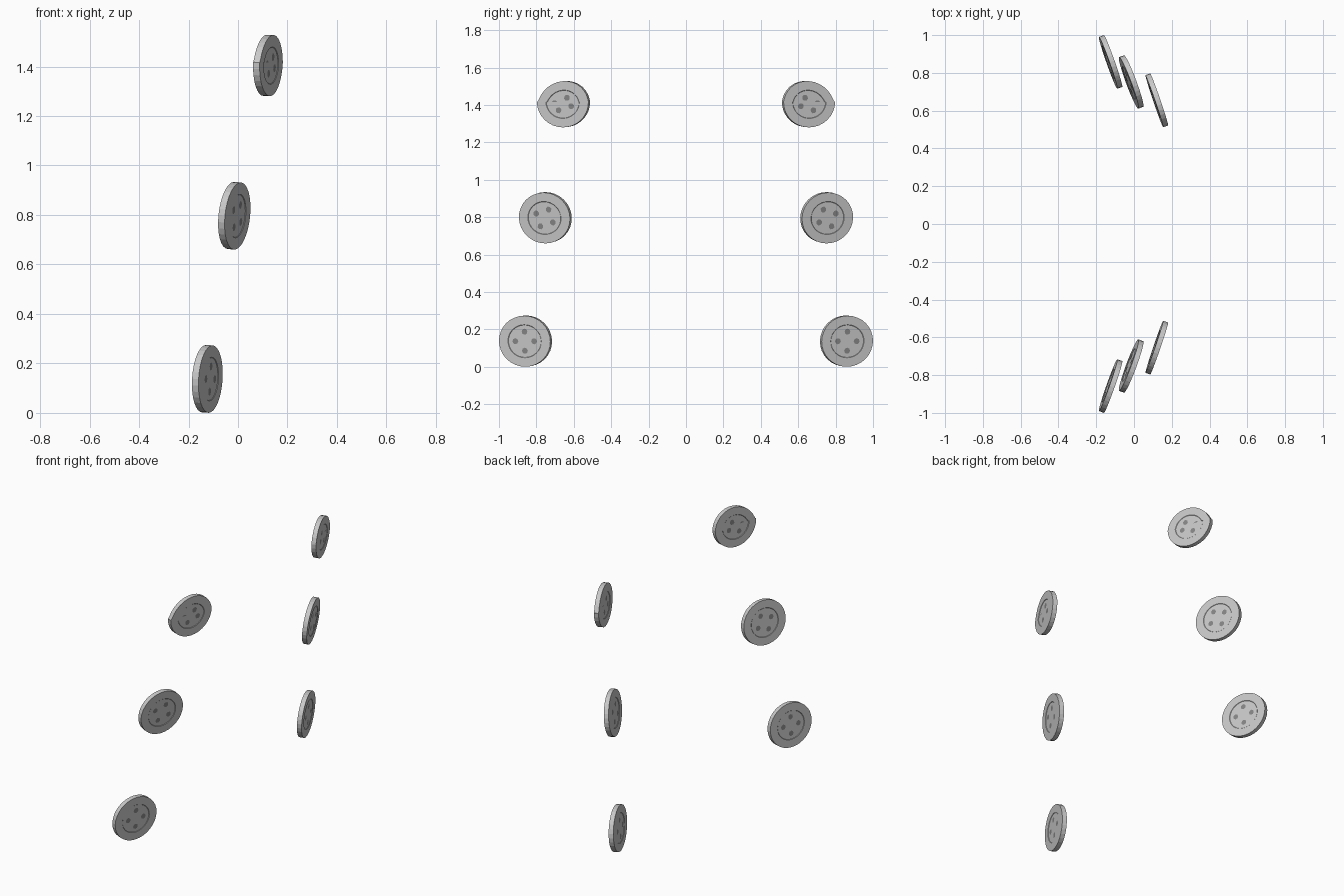
import bpy
import bmesh
import math
from mathutils import Vector

if "Cube" in bpy.data.objects:
    bpy.data.objects.remove(bpy.data.objects["Cube"])

A, B, T = 0.1455, 0.1365, 0.028   # half width, half height, thickness
SIDES = 32


def material(name, value):
    m = bpy.data.materials.new(name)
    m.diffuse_color = (value, value, value, 1)
    m.use_nodes = True
    m.node_tree.nodes["Principled BSDF"].inputs["Base Color"].default_value = m.diffuse_color
    return m


GREY = material("button_grey", 0.58)
DARK = material("hole_grey", 0.24)


def make_button(name, centre, yaw, lean, spin, dent):
    """Four-hole button, mirrored across y = 0."""
    th = math.radians(yaw)
    u = Vector((math.sin(th), math.cos(th), 0))
    n0 = Vector((math.cos(th), -math.sin(th), 0))
    z = Vector((0, 0, 1))
    v = z * math.cos(lean) + n0 * math.sin(lean)
    n = n0 * math.cos(lean) - z * math.sin(lean)
    bm = bmesh.new()

    def point(p, q, h):
        # upper half slides down on the dented button
        if q > 0 and dent:
            q = max(q - dent * (1 - 0.5 * p / A), 0)
        return bm.verts.new(Vector(centre) + u * p + v * q + n * h)

    # body: outer rim with a shallow dish on both sides
    top = T / 2
    profile = [(0.635, top - 0.002), (0.65, top), (1, top),
               (1, -top), (0.65, -top), (0.635, -top + 0.002)]
    angles = [2 * math.pi * i / SIDES for i in range(SIDES)]
    rings = [[point(A * r * math.cos(a), B * r * math.sin(a), h) for a in angles]
             for r, h in profile]
    for r0, r1 in zip(rings, rings[1:]):
        for i in range(SIDES):
            j = (i + 1) % SIDES
            bm.faces.new((r0[i], r1[i], r1[j], r0[j]))
    bm.faces.new(rings[0])
    bm.faces.new(rings[-1][::-1])

    # thread holes: thin dark plates on both dishes
    for k in range(4):
        a = math.radians(spin + 90 * k)
        cp, cq = 0.053 * math.cos(a), 0.051 * math.sin(a)
        for side in (1, -1):
            h = side * (top - 0.001)
            loop = [point(cp + 0.0165 * math.cos(b), cq + 0.0165 * math.sin(b), h)
                    for b in (math.tau * i / 8 + a for i in range(8))]
            f = bm.faces.new(loop if side > 0 else loop[::-1])
            f.material_index = 1

    mesh = bpy.data.meshes.new(name)
    bm.to_mesh(mesh)
    bm.free()
    mesh.materials.append(GREY)
    mesh.materials.append(DARK)
    ob = bpy.data.objects.new(name, mesh)
    bpy.context.collection.objects.link(ob)
    mod = ob.modifiers.new("mirror_pair", 'MIRROR')
    mod.use_axis = (False, True, False)
    mod.use_mirror_merge = False


make_button("lower_buttons", (-0.124, -0.858, 0.1375), 19.5, 0.06, 0, 0)
make_button("middle_buttons", (-0.015, -0.752, 0.797), 20.5, 0.10, -28, 0)
make_button("upper_buttons", (0.121, -0.655, 1.417), 18.8, 0.04, -27, 0.026)
